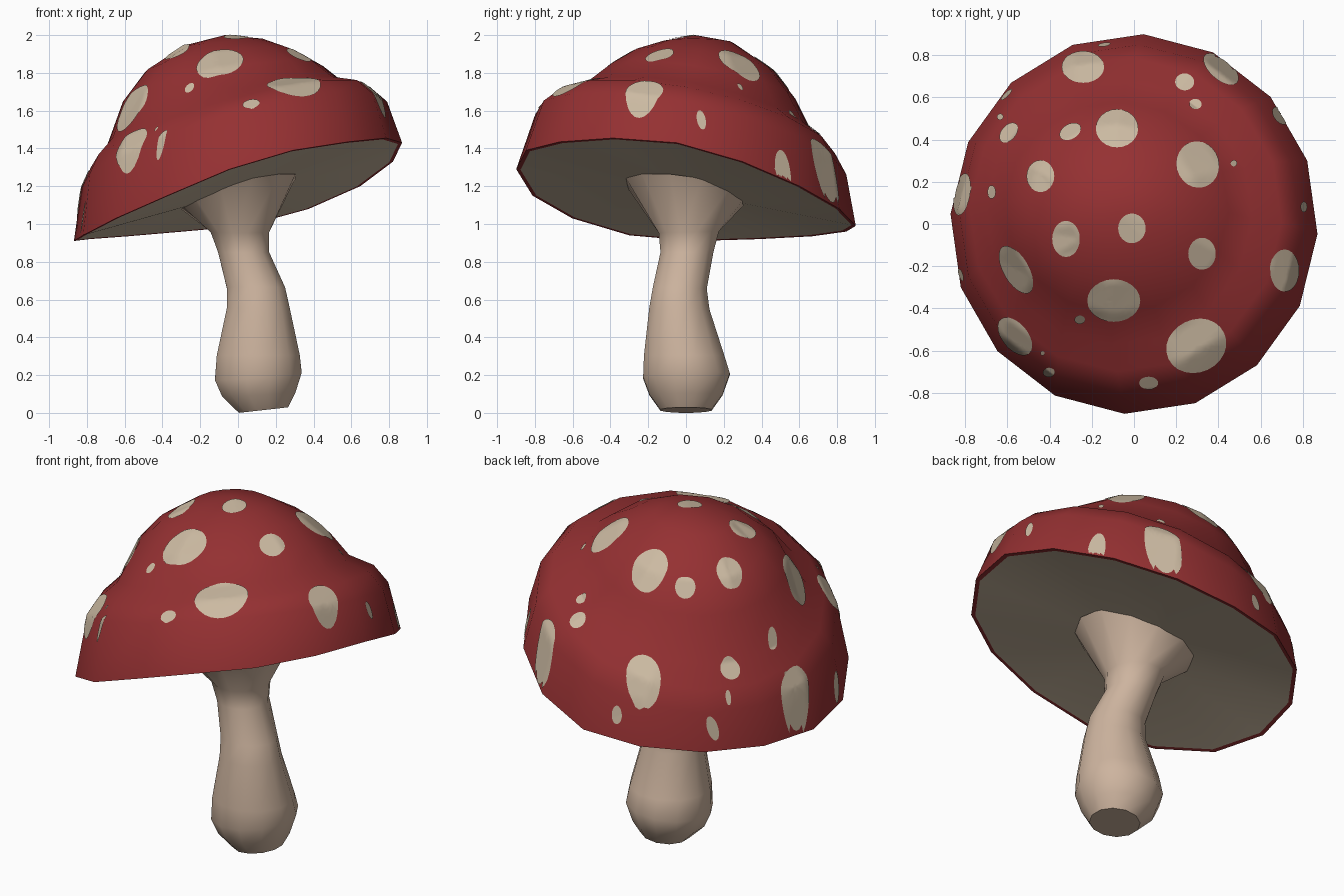
import bpy, bmesh, math
from mathutils import Vector
from mathutils.bvhtree import BVHTree

if "Cube" in bpy.data.objects:
    bpy.data.objects.remove(bpy.data.objects["Cube"])


def material(name, rgb):
    m = bpy.data.materials.new(name)
    m.diffuse_color = (*rgb, 1)
    m.use_nodes = True
    m.node_tree.nodes["Principled BSDF"].inputs["Base Color"].default_value = m.diffuse_color
    return m


RED = material("cap red", (0.30, 0.030, 0.032))
CREAM = material("spot cream", (0.60, 0.49, 0.36))
TAN = material("stem tan", (0.61, 0.455, 0.345))


def ring(l, lz, r, rz, f, fz, b, bz, n, phase=0):
    """Tilted oval through its left, right, front and back points."""
    pts = []
    for k in range(n):
        a = math.radians(phase) + math.tau * k / n
        c, s = math.cos(a), math.sin(a)
        pts.append(Vector(((l + r) / 2 + (r - l) / 2 * c,
                           (f + b) / 2 + (b - f) / 2 * s,
                           (lz + rz + fz + bz) / 4 + (rz - lz) / 2 * c + (bz - fz) / 2 * s)))
    return pts


def loft(bm, rings, mats):
    """Skin rings with quads; mats holds one material index per band."""
    vs = [[bm.verts.new(p) for p in r] for r in rings]
    n = len(rings[0])
    for a, b, m in zip(vs, vs[1:], mats):
        for k in range(n):
            j = (k + 1) % n
            bm.faces.new((a[k], a[j], b[j], b[k])).material_index = m
    return vs


def fan(bm, loop, centre, mat):
    c = bm.verts.new(centre)
    for k in range(len(loop)):
        bm.faces.new((loop[k], loop[(k + 1) % len(loop)], c)).material_index = mat


def finish(bm, name, mats, angle=50, recalc=True):
    if recalc:
        bmesh.ops.recalc_face_normals(bm, faces=bm.faces[:])
    me = bpy.data.meshes.new(name)
    bm.to_mesh(me)
    ob = bpy.data.objects.new(name, me)
    bpy.context.collection.objects.link(ob)
    for m in mats:
        me.materials.append(m)
    bpy.ops.object.select_all(action='DESELECT')
    ob.select_set(True)
    bpy.context.view_layer.objects.active = ob
    bpy.ops.object.shade_smooth_by_angle(angle=math.radians(angle))
    return ob


# Cap: wavy tilted rim, flared brim, crease and dome
N, PHASE = 16, -3
rim = ring(-.87, .91, .87, 1.43, -.9, 1.3, .9, .99, N, PHASE)
rim_z = [1.43, 1.33, 1.20, 1.08, .99, .96, .935, .92, .91, .94, 1.03, 1.15, 1.29, 1.39, 1.435, 1.455]
for p, z in zip(rim, rim_z):
    p.z = z
upper = [(-.83, 1.20, .79, 1.64, -.80, 1.59, .85, 1.25),
         (-.78, 1.30, .70, 1.71, -.70, 1.67, .79, 1.37),
         (-.70, 1.39, .56, 1.73, -.57, 1.71, .68, 1.47),
         (-.61, 1.65, .45, 1.83, -.42, 1.83, .58, 1.66),
         (-.50, 1.79, .30, 1.91, -.28, 1.92, .47, 1.81),
         (-.30, 1.93, .13, 1.97, -.13, 1.975, .25, 1.97)]
hub = Vector((0, 0, 1.17))
lip = [hub + (p - hub) * .975 for p in rim]
bm = bmesh.new()
vs = loft(bm, [lip, rim] + [ring(*u, N, PHASE) for u in upper], [0] * 7)
fan(bm, vs[-1], (-.07, .05, 2.0), 0)
fan(bm, vs[0], hub, 1)
bmesh.ops.recalc_face_normals(bm, faces=bm.faces[:])
tree = BVHTree.FromBMesh(bm)
finish(bm, "cap", [RED, CREAM])

# Spots: thin patches dropped onto the cap (x, y, half width, half depth, turn)
spots = [(-.24, .74, .10, .075, 0), (.24, .67, .045, .04, 0), (.41, .73, .10, .05, -40),
         (.29, .565, .03, .025, 0), (.69, .51, .05, .03, -50), (-.08, .45, .10, .09, 0),
         (-.30, .435, .055, .035, 30), (-.59, .43, .055, .035, 50), (-.63, .505, .015, .015, 0),
         (-.44, .225, .065, .075, 0), (-.81, .14, .10, .038, 80), (-.67, .15, .02, .032, 0),
         (.30, .28, .10, .11, 15), (.47, .285, .015, .015, 0), (-.32, -.07, .065, .085, 0),
         (-.01, -.02, .065, .07, 0), (.32, -.14, .065, .075, 0), (.80, .08, .016, .025, 0),
         (.71, -.22, .068, .10, 0), (-.555, -.215, .125, .06, -60), (-.095, -.36, .125, .10, 0),
         (-.255, -.45, .025, .02, 0), (-.56, -.53, .105, .06, -50), (.295, -.575, .145, .125, 25),
         (-.40, -.70, .028, .022, 0), (.07, -.75, .045, .03, 0), (-.43, -.61, .01, .01, 0),
         (-.815, -.24, .03, .01, -72), (-.60, .61, .035, .01, 45), (-.14, .845, .03, .009, 9)]


def drop(x, y):
    hit, nor, _, _ = tree.ray_cast(Vector((x, y, 3)), Vector((0, 0, -1)))
    if hit is None:
        hit, nor, _, _ = tree.find_nearest(Vector((x, y, 1.3)))
    return hit + nor * .005


bm = bmesh.new()
SEG, STEPS = 24, 6
for x, y, w, d, turn in spots:
    t = math.radians(turn)
    rings = []
    for i in range(STEPS, 0, -1):
        loop = []
        for k in range(SEG):
            a = math.tau * k / SEG
            u, v = w * i / STEPS * math.cos(a), d * i / STEPS * math.sin(a)
            loop.append(drop(x + u * math.cos(t) - v * math.sin(t),
                             y + u * math.sin(t) + v * math.cos(t)))
        rings.append(loop)
    vs = loft(bm, rings, [0] * (STEPS - 1))
    fan(bm, vs[-1], drop(x, y), 0)
finish(bm, "cap_spots", [CREAM], recalc=False)

# Stem: bulbous foot, bent narrow neck and flared collar under the cap
stem = [(0, 0, .27, .03, -.14, .015, .14, .015),
        (-.09, .09, .31, .11, -.20, .09, .20, .09),
        (-.13, .18, .345, .22, -.235, .18, .24, .20),
        (-.12, .30, .335, .30, -.23, .31, .21, .31),
        (-.065, .55, .28, .55, -.20, .56, .13, .55),
        (-.065, .66, .255, .66, -.18, .67, .115, .66),
        (-.11, .85, .17, .85, -.14, .85, .15, .85),
        (-.15, .96, .17, .96, -.15, .95, .18, .96),
        (-.335, 1.10, .315, 1.25, -.33, 1.23, .335, 1.14)]
bm = bmesh.new()
vs = loft(bm, [ring(*s, 12, 15) for s in stem], [0] * 8)
fan(bm, vs[0], (.135, 0, .015), 0)
fan(bm, vs[-1], hub, 0)
finish(bm, "stem", [TAN])
